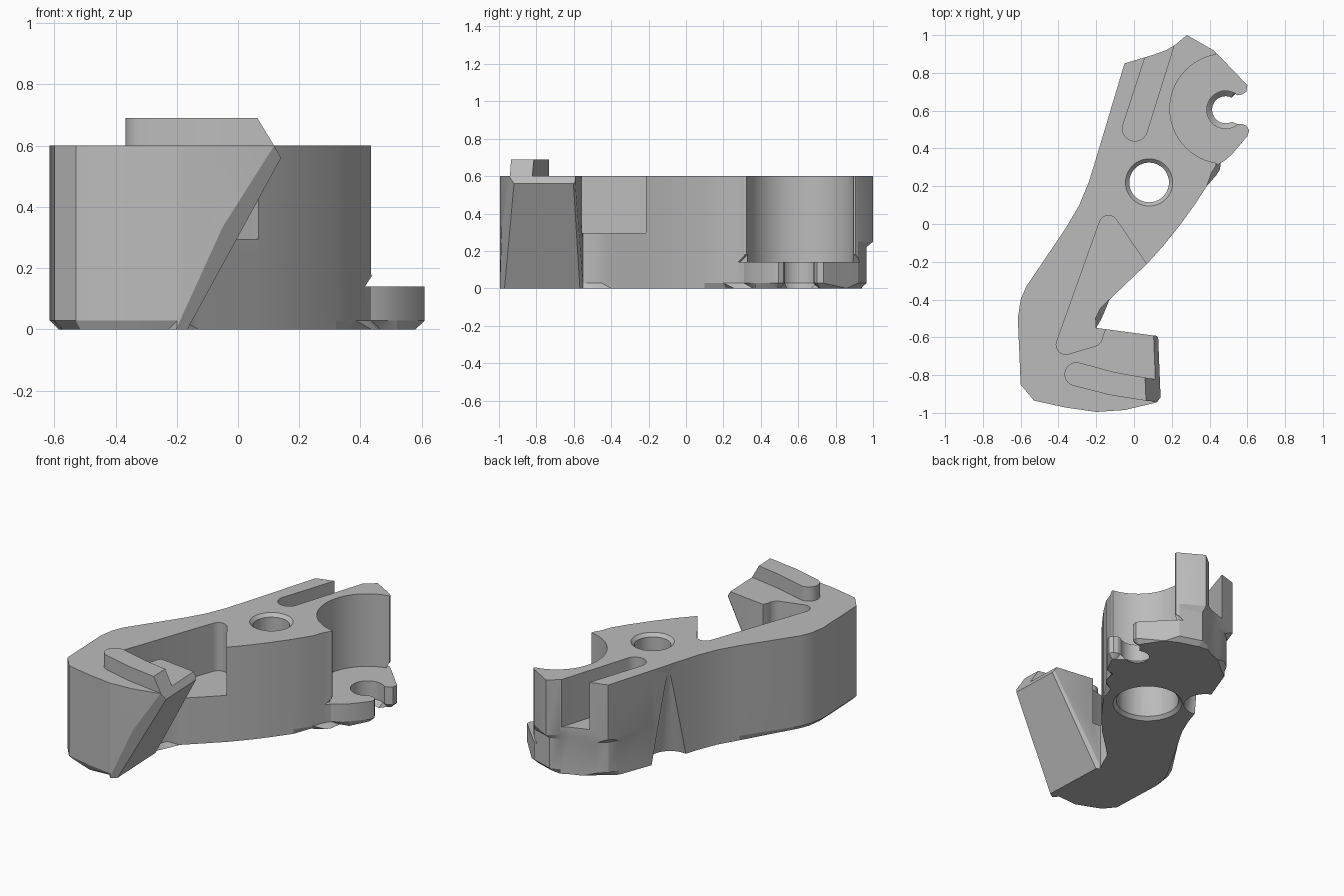
import bpy, bmesh
from math import sin, cos, radians
from mathutils import Vector

cube = bpy.data.objects.get("Cube")
if cube:
    bpy.data.objects.remove(cube, do_unlink=True)

grey = bpy.data.materials.new("plain_grey")
grey.use_nodes = True
grey.diffuse_color = (0.5, 0.5, 0.5, 1)
grey.node_tree.nodes["Principled BSDF"].inputs["Base Color"].default_value = (0.5, 0.5, 0.5, 1)


def arc(cx, cy, r, start, end, steps):
    angles = [radians(start + (end - start) * i / steps) for i in range(steps + 1)]
    return [(cx + r * cos(a), cy + r * sin(a)) for a in angles]


def loft(name, rings, chamfer=0.0, planes=()):
    """Stack outlines given as (height, points); chamfer the base, trim by planes."""
    bm = bmesh.new()
    loops = [[bm.verts.new((x, y, z)) for x, y in pts] for z, pts in rings]
    n = len(loops[0])
    base = bm.faces.new(loops[0][::-1])
    bm.faces.new(loops[-1])
    for low, high in zip(loops, loops[1:]):
        for i in range(n):
            j = (i + 1) % n
            bm.faces.new((low[i], low[j], high[j], high[i]))
    if chamfer:
        bmesh.ops.bevel(bm, geom=list(base.edges), offset=chamfer, segments=1,
                        affect='EDGES', clamp_overlap=False)
    for point, normal in planes:
        geom = bm.verts[:] + bm.edges[:] + bm.faces[:]
        cut = bmesh.ops.bisect_plane(bm, geom=geom, plane_co=Vector(point),
                                     plane_no=Vector(normal), clear_outer=True)
        edges = [e for e in cut["geom_cut"] if isinstance(e, bmesh.types.BMEdge)]
        bmesh.ops.holes_fill(bm, edges=edges, sides=0)
    bmesh.ops.recalc_face_normals(bm, faces=bm.faces[:])
    mesh = bpy.data.meshes.new(name)
    bm.to_mesh(mesh)
    bm.free()
    mesh.materials.append(grey)
    obj = bpy.data.objects.new(name, mesh)
    bpy.context.collection.objects.link(obj)
    return obj


def prism(name, pts, low, high, chamfer=0.0, planes=()):
    return loft(name, [(low, pts), (high, pts)], chamfer, planes)


def cone(name, x, y, r_low, r_high, low, high):
    return loft(name, [(low, arc(x, y, r_low, 0, 352.5, 47)),
                       (high, arc(x, y, r_high, 0, 352.5, 47))])


def activate(obj):
    bpy.ops.object.select_all(action='DESELECT')
    obj.select_set(True)
    bpy.context.view_layer.objects.active = obj


def carve(obj, cutters):
    activate(obj)
    for cutter in cutters:
        cutter.hide_render = True
        mod = obj.modifiers.new(cutter.name, 'BOOLEAN')
        mod.operation = 'DIFFERENCE'
        mod.solver = 'EXACT'
        mod.object = cutter
        bpy.ops.object.modifier_apply(modifier=mod.name)


# Plan outline, shared by all levels except at the back end
front = [(-0.6, -0.85), (-0.53, -0.935), (-0.36, -0.972), (-0.2, -0.995)]
inner_side = [(-0.2, -0.55), (-0.203, -0.5), (-0.18, -0.45), (-0.13, -0.4),
              (0.07, -0.21), (0.16, -0.11), (0.24, -0.01), (0.32, 0.1),
              (0.385, 0.2), (0.41, 0.27), (0.435, 0.31)]
claw = ([(0.48, 0.335), (0.52, 0.37), (0.6, 0.465), (0.61, 0.495), (0.595, 0.52), (0.57, 0.53)]
        + arc(0.485, 0.605, 0.1, -50, -310, 20)
        + [(0.57, 0.685), (0.595, 0.7), (0.6, 0.735), (0.48, 0.86), (0.42, 0.92)])
back_upper = [(0.28, 1.0), (0.22, 0.95), (0.17, 0.92), (0.1, 0.895),
              (-0.04, 0.853), (-0.05, 0.85), (-0.055, 0.835)]
back_lower = [(0.28, 0.965), (0.22, 0.94), (0.17, 0.915), (0.1, 0.89),
              (0.02, 0.86), (-0.03, 0.82), (-0.062, 0.76)]
outer_side = [(-0.14, 0.55), (-0.2, 0.35), (-0.24, 0.22), (-0.29, 0.1), (-0.36, -0.02),
              (-0.57, -0.33), (-0.6, -0.4), (-0.615, -0.5)]
lower = front + inner_side + claw + back_lower + outer_side
upper = front + inner_side + claw + back_upper + outer_side
body = loft("lever_body", [(0, lower), (0.22, lower), (0.25, upper), (0.6, upper)], 0.028)

# Slanted hook tip with chamfered edges
top_plane = ((0.14, -0.9, 0.56), (1, 0.04, 0.6))
hook_pts = [(-0.23, -0.96), (-0.2, -0.995), (-0.05, -0.985), (0.12, -0.945), (0.2, -0.925),
            (0.2, -0.6), (0.1, -0.59), (-0.2, -0.55), (-0.23, -0.57)]
hook = prism("hook_tip", hook_pts, 0, 0.6, 0, [
    ((0.14, -0.9, 0.56), (1, 0.04, -0.55)), top_plane,
    ((0.11, -0.94, 0.56), (1, -1.5, -0.41)),
    ((0.11, -0.59, 0.56), (1, 1.5, -0.46))])

# Raised rib on the hook
rib_pts = (arc(-0.305, -0.795, 0.063, 78, 252, 12)
           + [(-0.13, -0.905), (0.06, -0.935), (0.2, -0.95),
              (0.2, -0.835), (0.08, -0.817), (-0.1, -0.785)])
rib = prism("hook_rib", rib_pts, 0.59, 0.69, 0, [top_plane])

# Pocket beside the hook, open to the inner side
pocket_pts = (arc(-0.135, -0.005, 0.05, 30, 160, 8)
              + arc(-0.362, -0.64, 0.05, 160, 290, 8)
              + arc(-0.225, -0.59, 0.06, 290, 360, 6)
              + [(-0.15, -0.557), (0.05, -0.52), (0.25, -0.4), (0.12, -0.27), (0.065, -0.21)])
pocket = prism("pocket_cutter", pocket_pts, 0.295, 0.8)

# Slot running out of the back end
slot_pts = arc(0.005, 0.505, 0.066, 162, 342, 14) + [(0.26, 1.1), (0.13, 1.1)]
slot = prism("slot_cutter", slot_pts, 0.3, 0.8)

# Round seat above the claw
seat_pts = (arc(0.48, 0.61, 0.29, 99, 261, 40)
            + [(0.435, 0.2), (0.85, 0.2), (0.85, 1.1), (0.435, 1.1)])
seat = prism("seat_cutter", seat_pts, 0.14, 0.8, 0.04)

# Pivot hole, its chamfers and the wide bore below
hole = [cone("hole_cutter", 0.08, 0.22, 0.105, 0.105, -0.1, 0.8),
        cone("hole_top_chamfer", 0.08, 0.22, 0.1, 0.145, 0.575, 0.62),
        cone("bore_cutter", 0.08, 0.22, 0.185, 0.185, -0.1, 0.35),
        cone("bore_chamfer", 0.08, 0.22, 0.225, 0.18, -0.02, 0.025)]

# Flared hollow in the outer side
hollow = cone("hollow_cutter", -0.19, 0.43, 0.13, 0.01, -0.02, 0.57)

carve(body, [pocket, slot, seat, hollow] + hole)
carve(hook, [pocket])
for cutter in [pocket, slot, seat, hollow] + hole:
    bpy.data.objects.remove(cutter, do_unlink=True)
for part in (body, hook, rib):
    activate(part)
    bpy.ops.object.shade_smooth_by_angle(angle=radians(22))
